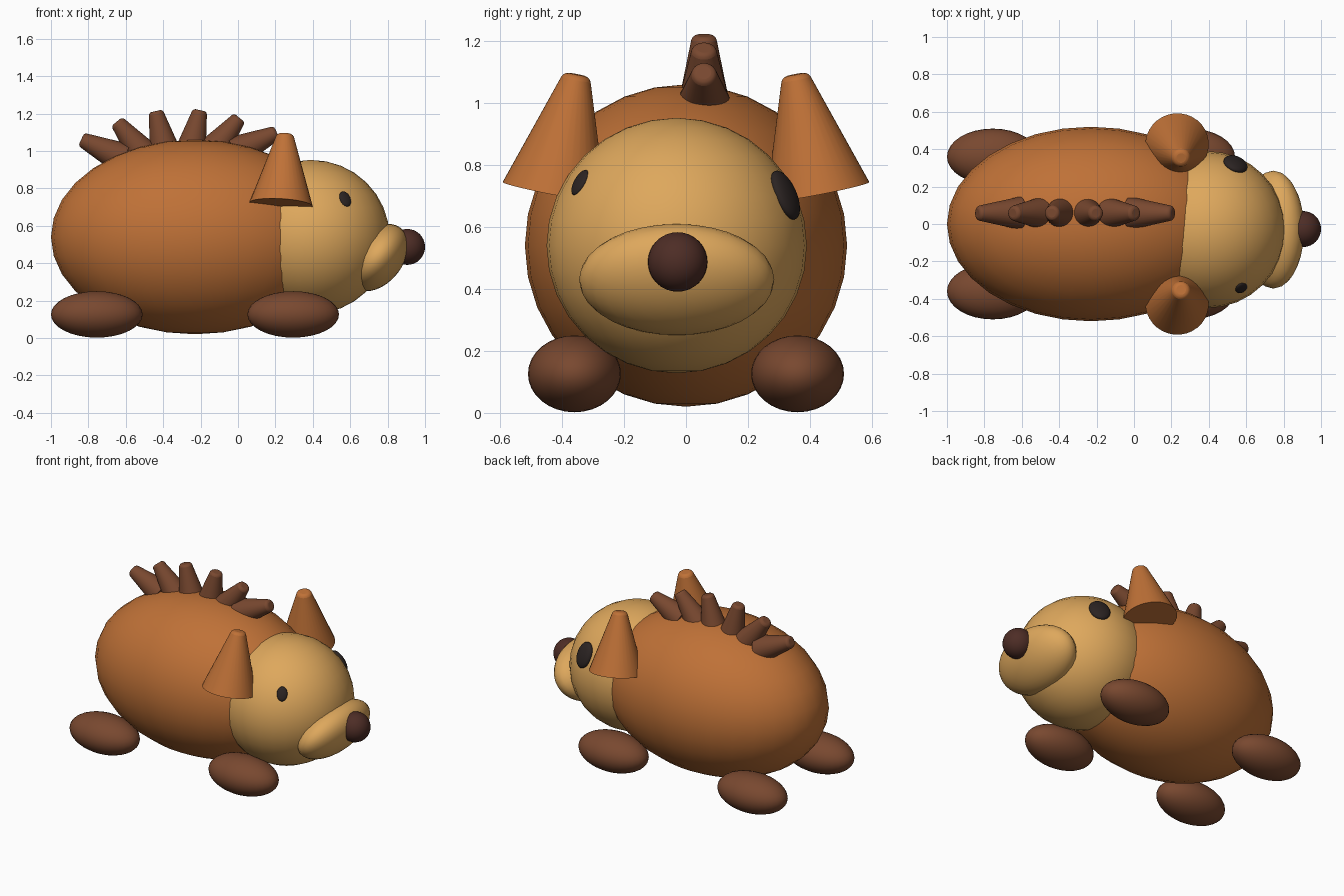
import bpy, math
from mathutils import Vector, Matrix

if "Cube" in bpy.data.objects:
    bpy.data.objects.remove(bpy.data.objects["Cube"])


def material(name, rgb):
    m = bpy.data.materials.new(name)
    m.diffuse_color = (*rgb, 1)
    m.use_nodes = True
    m.node_tree.nodes["Principled BSDF"].inputs["Base Color"].default_value = m.diffuse_color
    return m


ORANGE = material("orange_fur", (0.52, 0.165, 0.038))
TAN = material("tan_face", (0.73, 0.39, 0.108))
BROWN = material("brown", (0.19, 0.065, 0.029))
DARK = material("dark_nose", (0.075, 0.026, 0.019))
BLACK = material("eye_black", (0.024, 0.017, 0.016))


def finish(ob, name, mat):
    ob.name = name
    ob.data.materials.append(mat)
    bpy.ops.object.shade_smooth_by_angle(angle=math.radians(50))
    return ob


def ellipsoid(name, mat, centre, radii, rot=None):
    bpy.ops.mesh.primitive_uv_sphere_add(segments=32, ring_count=16, radius=1)
    ob = bpy.context.object
    rot = rot.to_matrix().to_4x4() if rot else Matrix()
    ob.data.transform(Matrix.Translation(centre) @ rot @ Matrix.Diagonal((*radii, 1)))
    return finish(ob, name, mat)


def cone(name, mat, base, tip, r_base, r_tip):
    """Blunt cone from base to tip with a softened tip rim."""
    base, tip = Vector(base), Vector(tip)
    axis = tip - base
    bpy.ops.mesh.primitive_cone_add(vertices=32, radius1=r_base, radius2=r_tip, depth=axis.length)
    ob = bpy.context.object
    # weight only the tip ring so the base rim stays sharp
    group = ob.vertex_groups.new(name="tip")
    group.add([v.index for v in ob.data.vertices if v.co.z > 0], 1.0, 'REPLACE')
    ob.data.transform(Matrix.Translation((base + tip) / 2)
                      @ axis.to_track_quat('Z', 'Y').to_matrix().to_4x4())
    bev = ob.modifiers.new("round_tip", 'BEVEL')
    bev.limit_method = 'VGROUP'
    bev.vertex_group = "tip"
    bev.width = r_tip * 0.4
    bev.segments = 3
    return finish(ob, name, mat)


# Body and head
ellipsoid("body", ORANGE, (-0.23, 0, 0.54), (0.77, 0.52, 0.52))
HEAD, HEAD_R = Vector((0.39, -0.03, 0.54)), 0.415
ellipsoid("head", TAN, HEAD, (0.42, 0.42, 0.412))

# Muzzle leans forward at the top
lean = Matrix.Rotation(math.radians(-52), 3, 'Y').to_quaternion()
ellipsoid("muzzle", TAN, (0.745, -0.03, 0.43), (0.202, 0.315, 0.137), lean)
ellipsoid("nose", DARK, (0.905, -0.027, 0.487), (0.095, 0.096, 0.096))

# Eyes: flattened discs resting on the head surface
for name, direction, radii in (
        ("eye_left", (0.155, 0.355, 0.165), (0.067, 0.085, 0.03)),
        ("eye_right", (0.18, -0.307, 0.20), (0.033, 0.046, 0.014))):
    n = Vector(direction).normalized()
    ellipsoid(name, BLACK, HEAD + n * HEAD_R, radii, n.to_track_quat('Z', 'Y'))

# Ears and feet, mirrored across y
for side, s in (("left", 1), ("right", -1)):
    cone("ear_" + side, ORANGE, (0.23, s * 0.425, 0.713), (0.252, s * 0.352, 1.092), 0.17, 0.043)
    for end, x in (("front", 0.295), ("back", -0.755)):
        ellipsoid(f"{end}_foot_{side}", BROWN, (x, s * 0.36, 0.126), (0.245, 0.15, 0.124))

# Fan of spikes along the spine
tips = ((-0.838, 1.062), (-0.648, 1.157), (-0.44, 1.213),
        (-0.203, 1.218), (0.008, 1.177), (0.208, 1.098))
for i, (x, z) in enumerate(tips):
    a = math.radians(-65 + 26 * i)
    tip = Vector((x, 0.058, z))
    base = tip - Vector((math.sin(a), 0, math.cos(a))) * 0.25
    cone(f"spike_{i + 1}", BROWN, base, tip, 0.088, 0.038)
